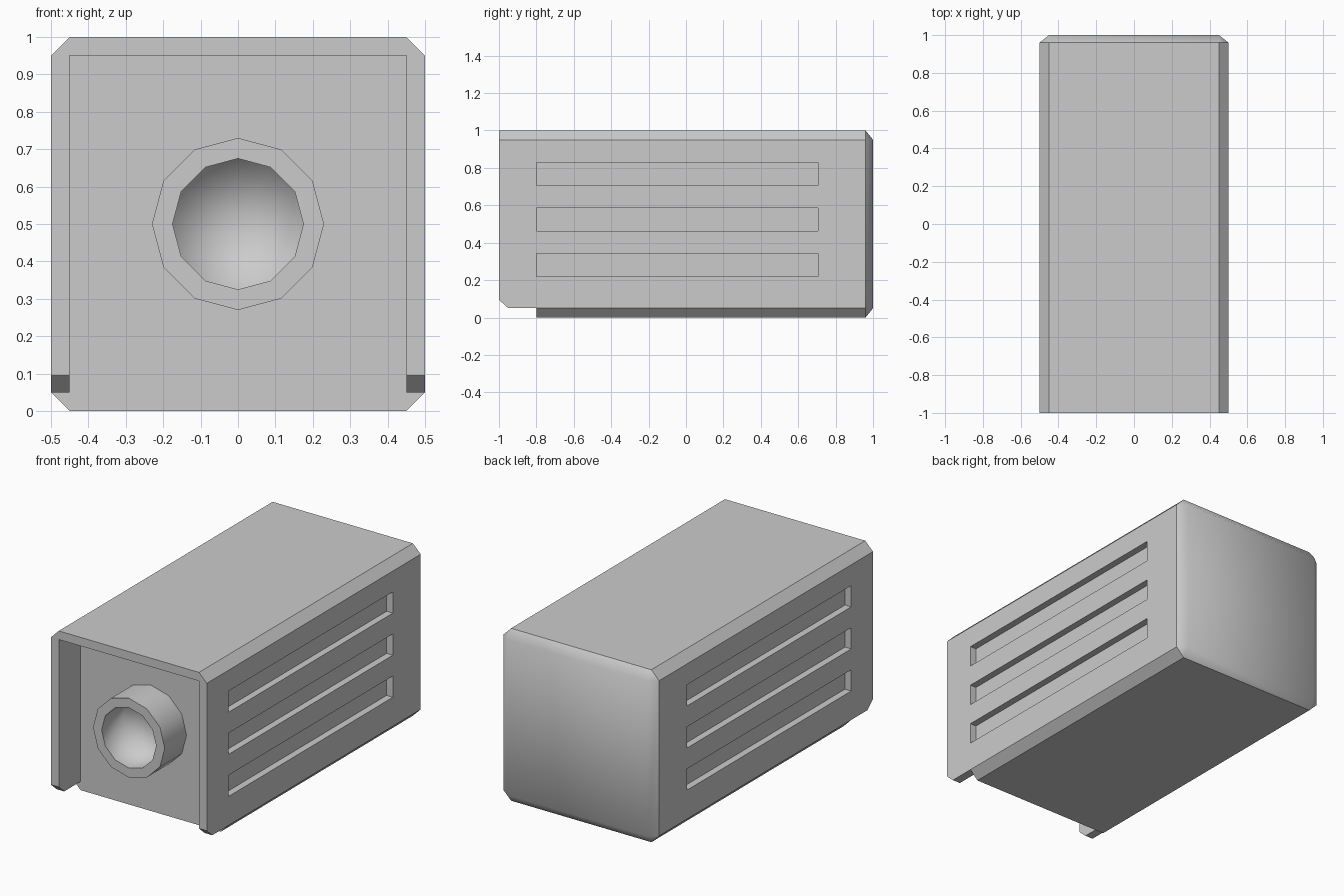
import bpy, bmesh, math

if "Cube" in bpy.data.objects:
    bpy.data.objects.remove(bpy.data.objects["Cube"])


def new_object(name, bm):
    bmesh.ops.recalc_face_normals(bm, faces=bm.faces[:])
    mesh = bpy.data.meshes.new(name)
    bm.to_mesh(mesh)
    bm.free()
    obj = bpy.data.objects.new(name, mesh)
    bpy.context.collection.objects.link(obj)
    return obj


def loft(bm, rings):
    """Skin a list of equal-length point rings and close both ends."""
    vs = [[bm.verts.new(p) for p in r] for r in rings]
    n = len(vs[0])
    for a, b in zip(vs, vs[1:]):
        for i in range(n):
            j = (i + 1) % n
            bm.faces.new((a[i], a[j], b[j], b[i]))
    bm.faces.new(vs[0])
    bm.faces.new(vs[-1])


def box(bm, x, y, z):
    loft(bm, [[(x[0], y[0], h), (x[1], y[0], h), (x[1], y[1], h), (x[0], y[1], h)] for h in z])


def cut(obj, bm):
    cutter = new_object("cutter", bm)
    cutter.hide_render = True
    mod = obj.modifiers.new("cut", 'BOOLEAN')
    mod.operation, mod.solver, mod.object = 'DIFFERENCE', 'EXACT', cutter
    bpy.context.view_layer.objects.active = obj
    bpy.ops.object.modifier_apply(modifier=mod.name)
    bpy.data.objects.remove(cutter)


# Housing: chamfered prism with a bevelled back
section = [(-.45, 0), (.45, 0), (.5, .05), (.5, .95), (.45, 1), (-.45, 1), (-.5, .95), (-.5, .05)]
back = [(max(-.45, min(.45, x)), max(.05, min(.95, z))) for x, z in section]
bm = bmesh.new()
loft(bm, [[(x, -1, z) for x, z in section],
          [(x, .96, z) for x, z in section],
          [(x, 1, z) for x, z in back]])
bmesh.ops.remove_doubles(bm, verts=bm.verts[:], dist=1e-4)
housing = new_object("housing", bm)

# Front recess, leaving a hood of two sides and a top
bm = bmesh.new()
box(bm, (-.45, .45), (-1.2, -.8), (-.2, .95))
cut(housing, bm)

# Trimmed lower edge of the hood sides
trim = [(-1.2, -.2), (-.8, -.2), (-.8, .05), (-.95, .05), (-1, .095), (-1.2, .095)]
bm = bmesh.new()
loft(bm, [[(x, y, z) for y, z in trim] for x in (-.7, .7)])
cut(housing, bm)

# Three long slots on each side
bm = bmesh.new()
for s in (-1, 1):
    for z in (.218, .462, .706):
        box(bm, sorted((s * .46, s * .6)), (-.8, .705), (z, z + .123))
cut(housing, bm)

# Smooth shading on the back only
bm = bmesh.new()
bm.from_mesh(housing.data)
for f in bm.faces:
    f.smooth = f.normal.y > .1 and f.calc_center_median().y > .95
for e in bm.edges:
    e.smooth = all(f.smooth for f in e.link_faces)
bm.to_mesh(housing.data)
bm.free()

# Twelve-sided lens barrel with a blind bore
bm = bmesh.new()
loft(bm, [[(r * math.sin(i * math.tau / 12), y, .5 + r * math.cos(i * math.tau / 12))
           for i in range(12)]
          for r, y in ((.23, -.8), (.23, -1), (.175, -1), (.175, -.795 - .01))])
floor = min((f for f in bm.faces if len(f.verts) == 12), key=lambda f: f.calc_area())
bmesh.ops.poke(bm, faces=[floor])
for f in bm.faces:
    f.smooth = not (all(v.co.y < -.99 for v in f.verts) or len(f.verts) == 12)
for e in bm.edges:
    e.smooth = all(f.smooth for f in e.link_faces)
new_object("lens_barrel", bm)
